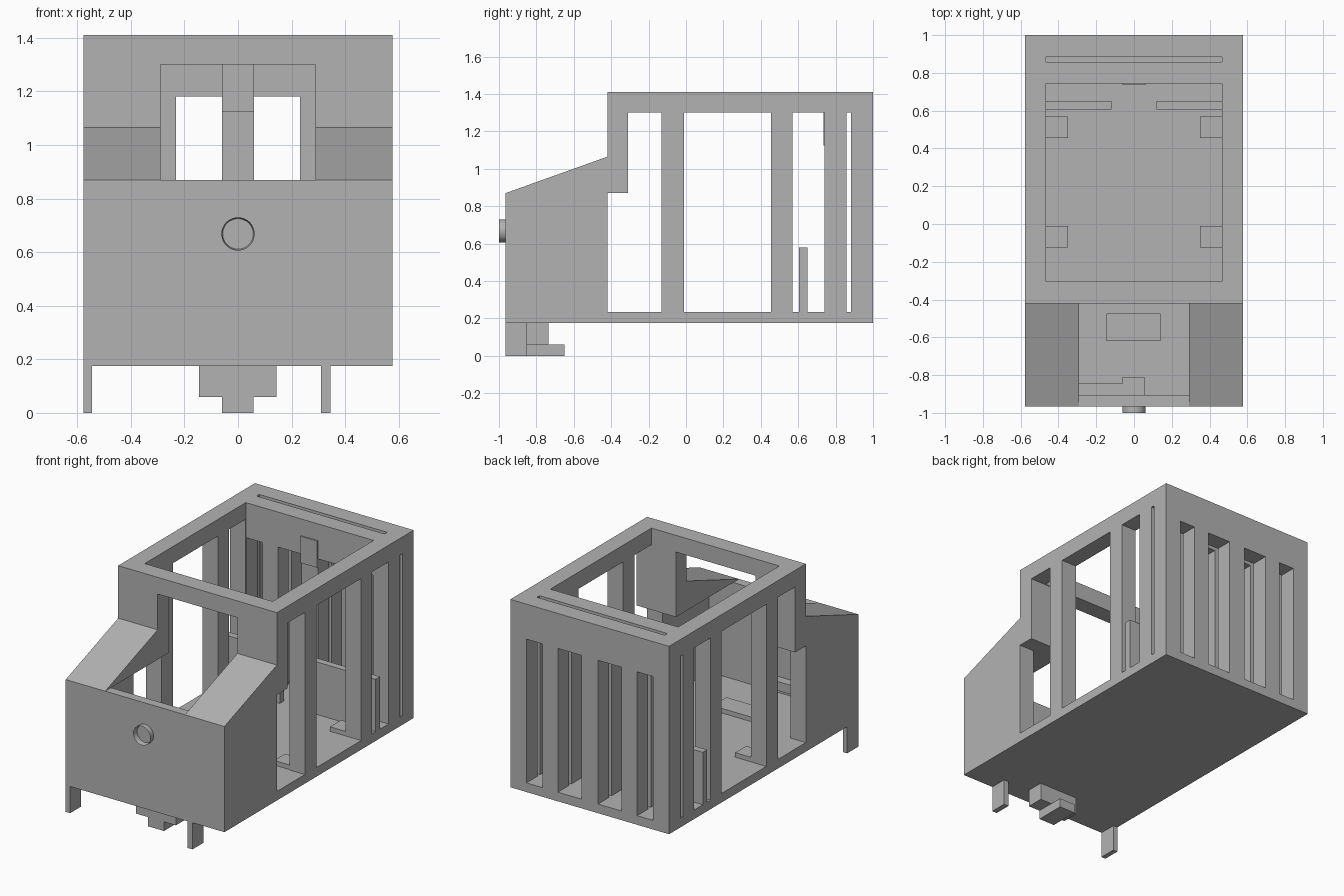
import bpy
import bmesh
import math
from mathutils import Matrix

cube = bpy.data.objects.get("Cube")
if cube:
    bpy.data.objects.remove(cube, do_unlink=True)

grey = bpy.data.materials.new("plain grey")
grey.use_nodes = True
colour = (0.45, 0.45, 0.45, 1)
grey.diffuse_color = colour
grey.node_tree.nodes["Principled BSDF"].inputs["Base Color"].default_value = colour


def finish(name, bm):
    mesh = bpy.data.meshes.new(name)
    bmesh.ops.recalc_face_normals(bm, faces=bm.faces)
    bm.to_mesh(mesh)
    bm.free()
    mesh.materials.append(grey)
    obj = bpy.data.objects.new(name, mesh)
    bpy.context.collection.objects.link(obj)
    return obj


def box(name, x, y, z):
    bm = bmesh.new()
    bmesh.ops.create_cube(bm, size=1)
    for v in bm.verts:
        v.co = [span[0] if c < 0 else span[1] for c, span in zip(v.co, (x, y, z))]
    return finish(name, bm)


def prism(name, profile, half_width):
    bm = bmesh.new()
    face = bm.faces.new([bm.verts.new((-half_width, y, z)) for y, z in profile])
    extruded = bmesh.ops.extrude_face_region(bm, geom=[face])["geom"]
    verts = [g for g in extruded if isinstance(g, bmesh.types.BMVert)]
    bmesh.ops.translate(bm, vec=(2 * half_width, 0, 0), verts=verts)
    return finish(name, bm)


def carve(obj, cutters):
    for cutter in cutters:
        cutter.hide_render = True
        mod = obj.modifiers.new("cut", 'BOOLEAN')
        mod.operation = 'DIFFERENCE'
        mod.solver = 'EXACT'
        mod.object = cutter
    graph = bpy.context.evaluated_depsgraph_get()
    mesh = bpy.data.meshes.new_from_object(obj.evaluated_get(graph))
    obj.modifiers.clear()
    obj.data = mesh
    for cutter in cutters:
        bpy.data.objects.remove(cutter, do_unlink=True)


W, IN = 0.577, 0.465        # outer and inner half widths
FRONT, CAB, BACK = -0.965, -0.42, 1.0
BASE, FLOOR, HOOD, LINTEL, TOP = 0.175, 0.235, 0.87, 1.3, 1.41

# Body shell with sloping hood
body = prism("body", [(FRONT, BASE), (BACK, BASE), (BACK, TOP), (CAB, TOP),
                      (CAB, 1.065), (FRONT, HOOD)], W)

# Interior, hood hollow, roof opening, windscreen gap and rear slot
cuts = [
    box("hood_hollow", (-IN, IN), (-0.905, -0.2), (FLOOR, HOOD)),
    box("cab_hollow", (-IN, IN), (-0.305, 0.745), (FLOOR, 2)),
    box("windscreen", (-0.29, 0.29), (-1.2, -0.2), (HOOD, LINTEL)),
    box("rear_slot", (-IN, IN), (0.857, 0.885), (FLOOR, 2)),
]

# Side windows and side slits
for y0, y1, top in [(CAB, -0.13, HOOD), (-0.31, -0.13, LINTEL), (-0.01, 0.455, LINTEL),
                    (0.57, 0.74, LINTEL), (0.857, 0.882, LINTEL)]:
    cuts.append(box("side_window", (-1, 1), (y0, y1), (FLOOR, top)))

# Rear windows
for x0, x1 in [(0.06, 0.232), (0.345, 0.46)]:
    for s in (-1, 1):
        cuts.append(box("rear_window", sorted((s * x0, s * x1)), (0.7, 1.2), (FLOOR, 1.18)))
carve(body, cuts)

# Low floor pads and upright boards, mirrored
for side, s in (("right", -1), ("left", 1)):
    def span(a, b):
        return sorted((s * a, s * b))
    for place, y in (("front", -0.125), ("rear", 0.455)):
        box(f"{place}_{side}_floor_pad", span(0.35, IN), (y, y + 0.115), (FLOOR, 0.265))
    box(f"{side}_board", span(0.12, W), (0.605, 0.65), (FLOOR, 0.58))
box("middle_floor_pad", (-0.145, 0.14), (-0.62, -0.475), (FLOOR, 0.265))

# Rear centre plate and hood bar
box("rear_plate", (-0.06, 0.06), (0.736, 0.745), (1.125, LINTEL))
box("hood_bar", (-0.29, 0.055), (-0.905, -0.845), (0.28, 0.34))
box("hood_bar_block", (-0.06, 0.055), (-0.845, -0.81), (0.28, 0.34))

# Legs and underside bracket
box("right_leg", (-W, -0.545), (FRONT, -0.85), (0, BASE))
box("left_leg", (0.31, 0.345), (FRONT, -0.85), (0, BASE))
box("bracket", (-0.145, 0.143), (-0.85, -0.735), (0.06, BASE))
box("bracket_foot", (-0.06, 0.057), (-0.85, -0.65), (0, 0.06))

# Round lamp rim: a short cup opening forwards
bm = bmesh.new()
turn = Matrix.Translation((0, -0.9825, 0.668)) @ Matrix.Rotation(math.pi / 2, 4, 'X')
bmesh.ops.create_cone(bm, cap_ends=True, segments=48, radius1=0.062, radius2=0.062,
                      depth=0.035, matrix=turn)
cap = min(bm.faces, key=lambda f: f.calc_center_median().y)
bmesh.ops.inset_region(bm, faces=[cap], thickness=0.005)
bmesh.ops.translate(bm, vec=(0, 0.034, 0), verts=cap.verts)
lamp = finish("lamp_rim", bm)
bpy.ops.object.select_all(action='DESELECT')
lamp.select_set(True)
bpy.context.view_layer.objects.active = lamp
bpy.ops.object.shade_smooth_by_angle()
